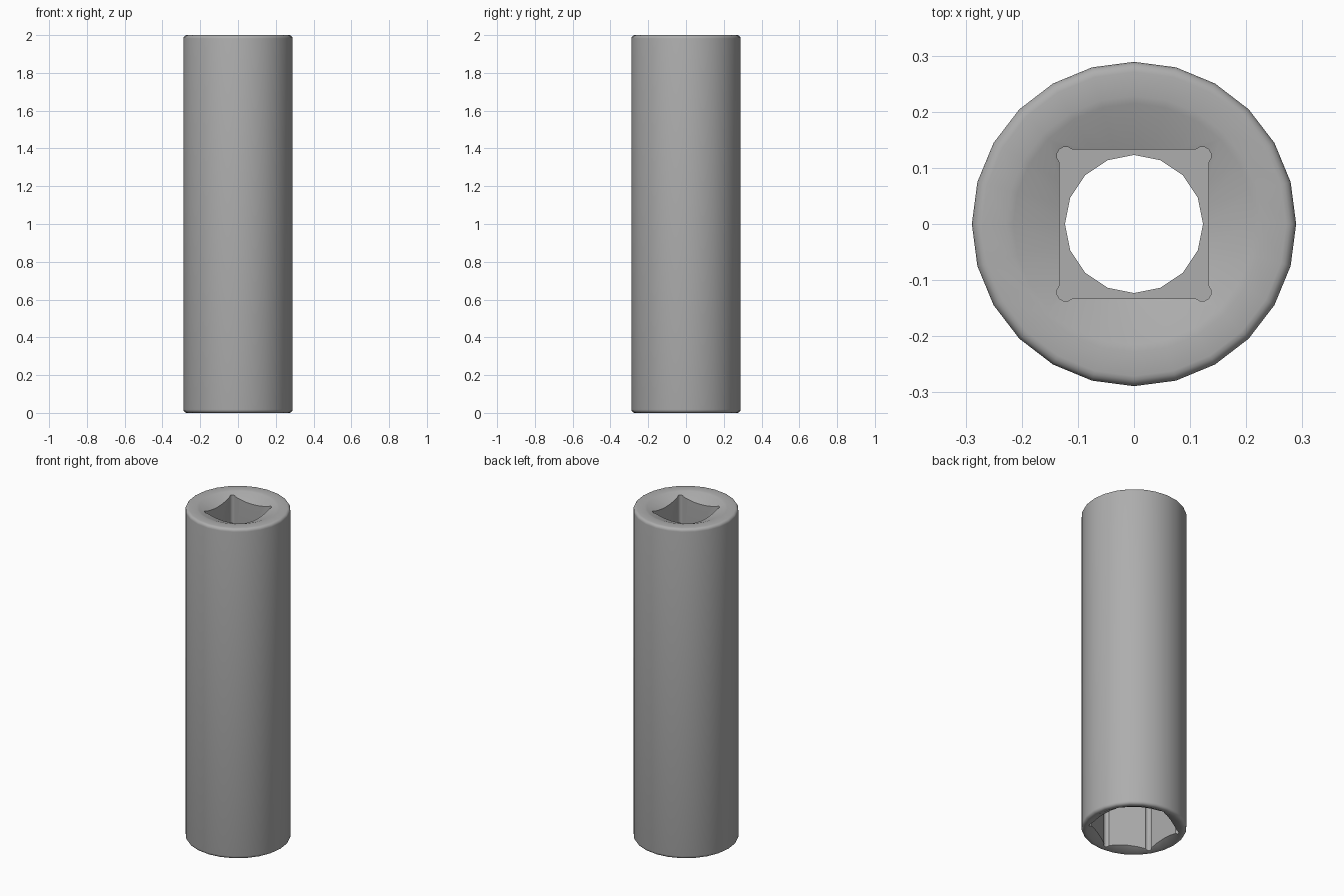
import bpy, bmesh, math
from math import pi, cos, sin

if "Cube" in bpy.data.objects:
    bpy.data.objects.remove(bpy.data.objects["Cube"])


def make_object(name, bm):
    bmesh.ops.recalc_face_normals(bm, faces=bm.faces)
    mesh = bpy.data.meshes.new(name)
    bm.to_mesh(mesh)
    bm.free()
    obj = bpy.data.objects.new(name, mesh)
    bpy.context.collection.objects.link(obj)
    return obj


def lathe(name, profile, sides):
    """Turn an (r, z) profile, starting and ending on the axis, into a solid."""
    bm = bmesh.new()
    rings = []
    for r, z in profile:
        if r == 0:
            rings.append([bm.verts.new((0, 0, z))] * sides)
        else:
            rings.append([bm.verts.new((r * cos(2 * pi * i / sides), r * sin(2 * pi * i / sides), z))
                          for i in range(sides)])
    for a, b in zip(rings, rings[1:]):
        for i in range(sides):
            j = (i + 1) % sides
            bm.faces.new(list(dict.fromkeys((a[i], a[j], b[j], b[i]))))
    return make_object(name, bm)


def prism(name, outline, z0, z1):
    bm = bmesh.new()
    low = [bm.verts.new((x, y, z0)) for x, y in outline]
    high = [bm.verts.new((x, y, z1)) for x, y in outline]
    bm.faces.new(low[::-1])
    bm.faces.new(high)
    n = len(outline)
    for i in range(n):
        j = (i + 1) % n
        bm.faces.new((low[i], low[j], high[j], high[i]))
    return make_object(name, bm)


def relieved_polygon(n, apothem, start, d, r, steps=6):
    """Regular polygon whose corners are small round relief grooves."""
    half = pi / n + math.acos((apothem - d * cos(pi / n)) / r)
    pts = []
    for k in range(n):
        a = start + 2 * pi * k / n
        for s in range(steps + 1):
            t = a - half + 2 * half * s / steps
            pts.append((d * cos(a) + r * cos(t), d * sin(a) + r * sin(t)))
    return pts


# Turned body: countersunk ends and rounded outer rims
R, H, F = 0.289, 2.0, 0.018
arc = [i * pi / 8 for i in range(5)]
profile = [(0, 0.13), (0.19, 0.034), (0.258, 0.0)]
profile += [(R - F + F * sin(t), F - F * cos(t)) for t in arc]
profile += [(R - F + F * cos(t), H - F + F * sin(t)) for t in arc]
profile += [(0.228, H), (0.215, H - 0.003), (0.12, H - 0.040), (0, H - 0.09)]
socket = lathe("socket_body", profile, 24)

# Dark grey steel
steel = bpy.data.materials.new("dark_steel")
steel.diffuse_color = (0.42, 0.42, 0.42, 1)
steel.use_nodes = True
steel.node_tree.nodes["Principled BSDF"].inputs["Base Color"].default_value = steel.diffuse_color
socket.data.materials.append(steel)

# Cutters: square drive, through bore, hexagonal nut recess
bore = [(0.123 * cos(i * pi / 8), 0.123 * sin(i * pi / 8)) for i in range(16)]
cutters = [
    prism("square_drive_cutter", relieved_polygon(4, 0.133, pi / 4, 0.172, 0.016), 1.58, 2.2),
    prism("hex_recess_cutter", relieved_polygon(6, 0.212, pi / 6, 0.232, 0.018), -0.2, 0.7),
    prism("bore_cutter", bore, 0.5, 1.8),
]
bpy.context.view_layer.objects.active = socket
for cutter in cutters:
    cutter.hide_render = True
    cutter.data.materials.append(steel)
    mod = socket.modifiers.new(cutter.name, 'BOOLEAN')
    mod.operation = 'DIFFERENCE'
    mod.solver = 'EXACT'
    mod.object = cutter
    bpy.ops.object.modifier_apply(modifier=mod.name)
    bpy.data.objects.remove(cutter)

# Smooth shading with crisp edges
bpy.ops.object.select_all(action='DESELECT')
socket.select_set(True)
bpy.ops.object.shade_smooth_by_angle(angle=math.radians(35))
